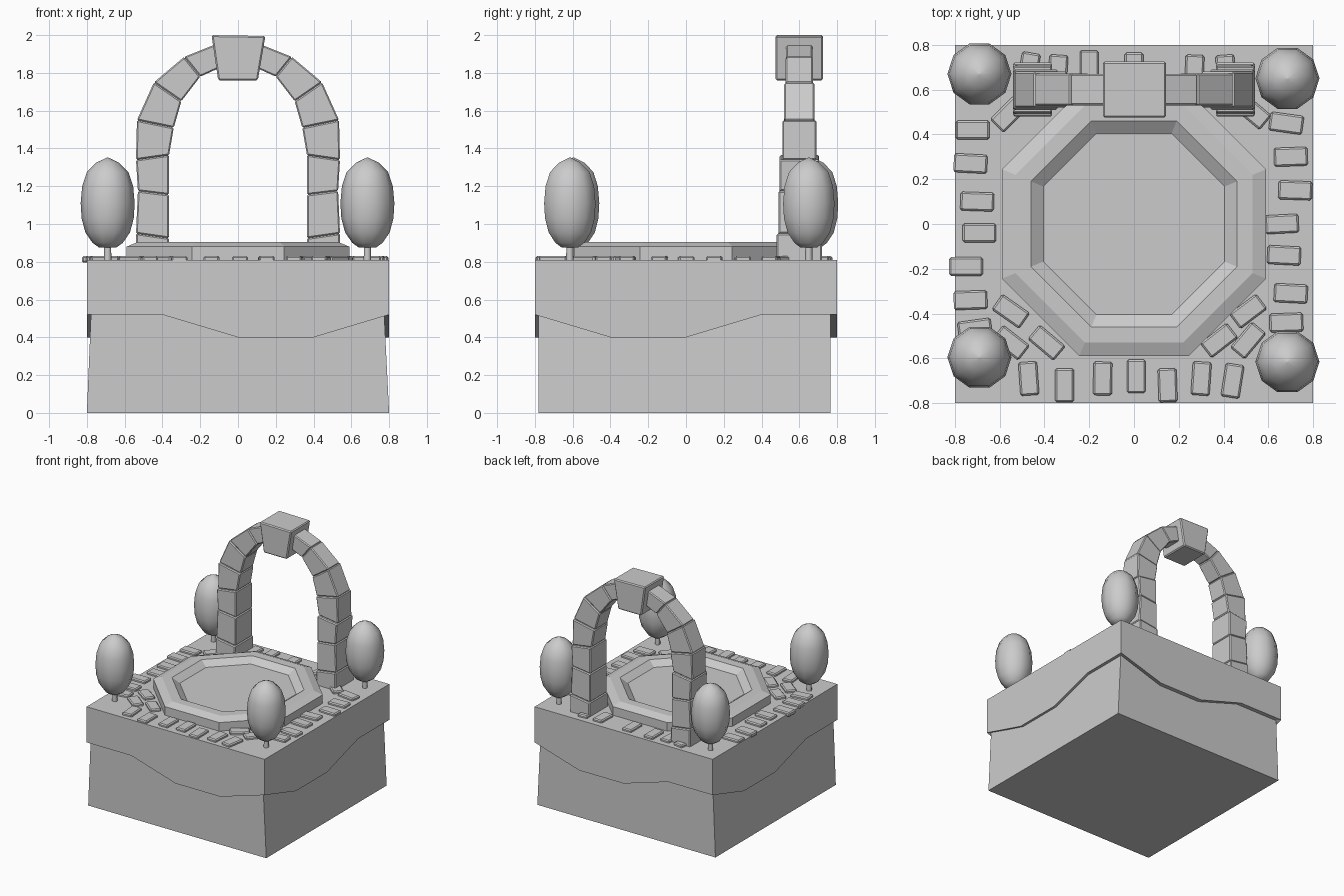
import bpy, bmesh, math
from mathutils import Matrix

if "Cube" in bpy.data.objects:
    bpy.data.objects.remove(bpy.data.objects["Cube"])

def make(name, verts, faces, bevel=0.0, mirror=False, smooth=None):
    me = bpy.data.meshes.new(name)
    bm = bmesh.new()
    vs = [bm.verts.new(v) for v in verts]
    for f in faces:
        bm.faces.new([vs[i] for i in f])
    bmesh.ops.recalc_face_normals(bm, faces=bm.faces)
    bm.to_mesh(me)
    bm.free()
    ob = bpy.data.objects.new(name, me)
    bpy.context.collection.objects.link(ob)
    if mirror:
        ob.modifiers.new("Mirror", 'MIRROR')
    if bevel:
        b = ob.modifiers.new("Bevel", 'BEVEL')
        b.width, b.segments = bevel, 1
    if smooth:
        bpy.ops.object.select_all(action='DESELECT')
        ob.select_set(True)
        bpy.context.view_layer.objects.active = ob
        bpy.ops.object.shade_smooth_by_angle(angle=math.radians(smooth))
    return ob

def lathe(name, profile, n, phase=0.0, loc=(0, 0), smooth=None):
    """Revolve (radius, z) points into n flat sides, capping both ends."""
    verts = [(loc[0] + r * math.cos(phase + 2 * math.pi * i / n),
              loc[1] + r * math.sin(phase + 2 * math.pi * i / n), z)
             for r, z in profile for i in range(n)]
    faces = [(k * n + i, k * n + (i + 1) % n, (k + 1) * n + (i + 1) % n, (k + 1) * n + i)
             for k in range(len(profile) - 1) for i in range(n)]
    faces += [list(range(n)), list(range((len(profile) - 1) * n, len(profile) * n))]
    return make(name, verts, faces, smooth=smooth)

HEX = [(0, 1, 2, 3), (4, 5, 6, 7), (0, 1, 5, 4), (1, 2, 6, 5), (2, 3, 7, 6), (3, 0, 4, 7)]

def prism(name, quad, y0, y1, **kw):
    """Front-view (x, z) quad extended from y0 to y1."""
    return make(name, [(x, y, z) for y in (y0, y1) for x, z in quad], HEX, **kw)

TOP = 0.81

# Earth block, slightly wider at the foot
prism("earth_block", [(-.80, 0), (.80, 0), (.77, .6), (-.775, .6)], -.78, .765)

# Turf slab with a wavy lower edge on all four sides
steps = [-.8, -.4, 0, .4]
front, side = [.52, .52, .4, .4], [.52, .4, .4, .52]
edge = [(s, -.8, z) for s, z in zip(steps, front)]
edge += [(.8, s, z) for s, z in zip(steps, side)]
edge += [(-s, .8, z) for s, z in zip(steps, side)]
edge += [(-.8, -s, z) for s, z in zip(steps, side)]
n = len(edge)
verts = [(x, y, TOP) for x, y, z in edge] + edge + [(x * .955, y * .955, z) for x, y, z in edge]
faces = [list(range(n))]
for k in (0, n):
    faces += [(k + i, k + (i + 1) % n, k + n + (i + 1) % n, k + n + i) for i in range(n)]
make("turf_slab", verts, faces)

# Octagonal basin with chamfered rim and sunken floor
c = 1 / math.cos(math.pi / 8)
lathe("octagon_basin", [(.59 * c, .79), (.59 * c, .88), (.53 * c, .905), (.46 * c, .905), (.405 * c, .865)],
      8, math.pi / 8)

# Arch stones: (outer x, z, inner x, z) at each joint, mirrored across x
joints = [(.54, .80, .365, .80), (.54, .95, .365, .925), (.53, 1.175, .365, 1.155),
          (.54, 1.34, .365, 1.365), (.535, 1.55, .34, 1.51), (.445, 1.75, .30, 1.65),
          (.285, 1.885, .20, 1.78), (.11, 1.955, .09, 1.83)]
depths = [.12, .11, .105, .09, .08, .072, .07]
for i, d in enumerate(depths):
    a, b = joints[i], joints[i + 1]
    prism(f"arch_stone_{i + 1}", [a[:2], b[:2], b[2:], a[2:]], .60 - d, .60 + d,
          bevel=.007, mirror=True)
prism("keystone", [(-.14, 2.0), (.145, 1.995), (.105, 1.76), (-.105, 1.76)], .475, .725, bevel=.008)

# Paving stones: (x, y, angle of the long side)
pavers = [(-.72, .42, 0), (-.73, .27, -3), (-.70, .10, -2), (-.69, -.04, 0), (-.75, -.19, 0),
          (-.73, -.34, 2), (-.71, -.47, 8), (.68, .45, -8), (.70, .30, 2), (.72, .15, -2),
          (.66, 0, 3), (.67, -.14, -3), (.70, -.31, -3), (.68, -.44, 2),
          (-.47, -.69, 94), (-.31, -.72, 90), (-.14, -.69, 89), (.01, -.68, 90),
          (.15, -.72, 92), (.30, -.69, 86), (.44, -.70, 81),
          (-.55, -.39, -35), (-.55, -.53, -38), (-.39, -.53, -40), (.38, -.52, 38),
          (.51, -.52, 50), (.51, -.39, 37), (-.56, .49, 45), (.53, .50, -40),
          (-.47, .69, 80), (-.34, .68, 86), (-.20, .70, 90), (0, .69, 90), (.27, .68, 88), (.41, .68, 94)]
for i, (x, y, a) in enumerate(pavers):
    p = prism("paving_stone", [(-.075, 0), (.075, 0), (.075, .035), (-.075, .035)],
              -.042, .042, bevel=.008)
    p.matrix_world = Matrix.Translation((x, y, .795)) @ Matrix.Rotation(math.radians(a), 4, 'Z')

# Four corner trees: trunk and rounded crown
crown = [(.045, .875), (.08, .90), (.118, .955), (.138, 1.03), (.143, 1.11), (.135, 1.20),
         (.11, 1.275), (.06, 1.325), (.003, 1.352)]
for x, y in [(-.69, .67), (.685, .65), (-.69, -.595), (.685, -.615)]:
    lathe("tree_trunk", [(.02, .79), (.018, .90)], 8, loc=(x, y), smooth=50)
    lathe("tree_crown", crown, 10, loc=(x, y), smooth=50)
